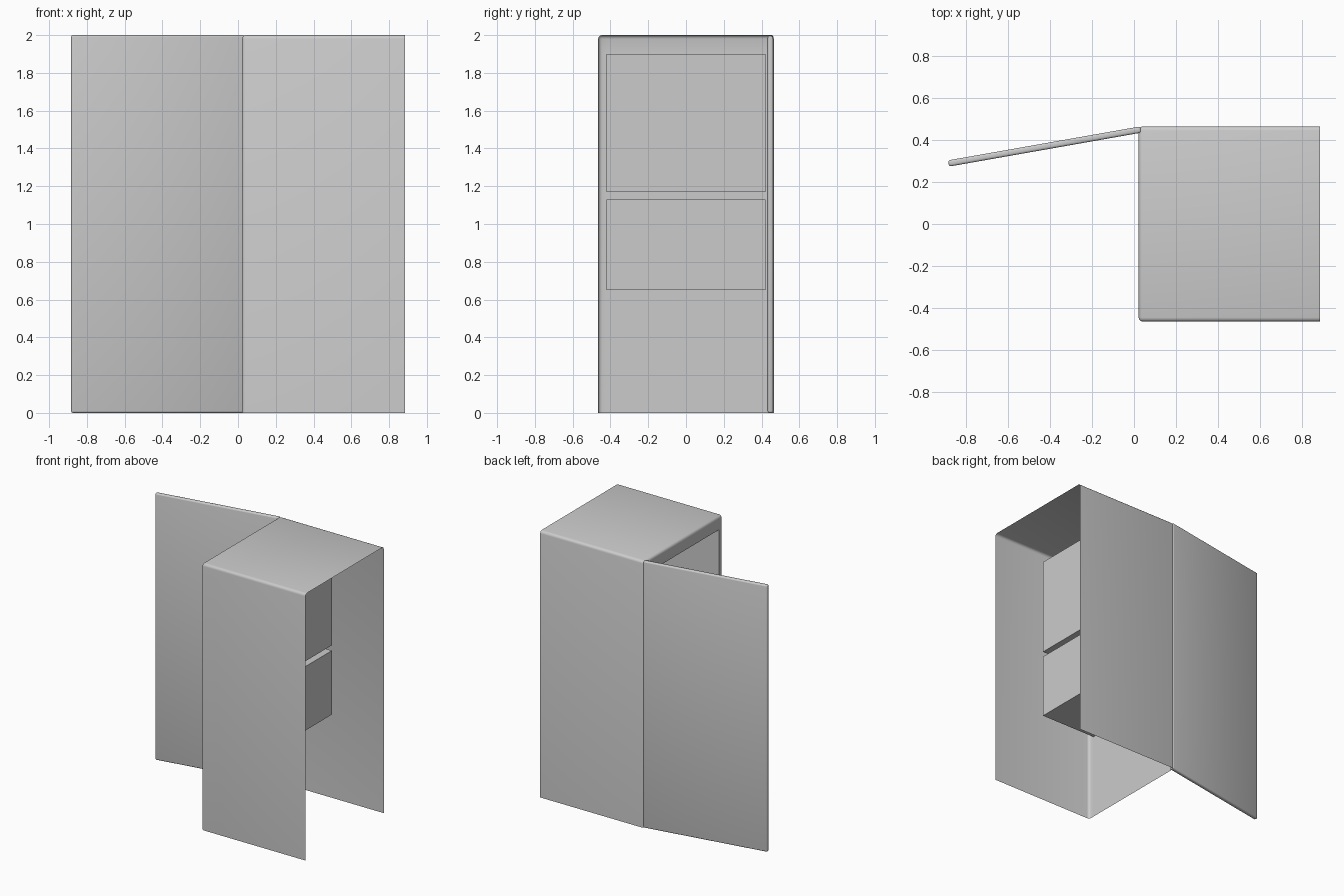
import bpy, bmesh
from math import radians
from mathutils import Matrix, Vector

if "Cube" in bpy.data.objects:
    bpy.data.objects.remove(bpy.data.objects["Cube"])


def box(size, centre):
    bm = bmesh.new()
    bmesh.ops.create_cube(bm, size=1, matrix=Matrix.Translation(centre) @ Matrix.Diagonal((*size, 1)))
    return bm


def bevel(bm, edges, width):
    bmesh.ops.bevel(bm, geom=edges, offset=width, segments=3, profile=0.5, affect='EDGES')
    bm.normal_update()


def finish(bm, name):
    mesh = bpy.data.meshes.new(name)
    bm.to_mesh(mesh)
    bm.free()
    ob = bpy.data.objects.new(name, mesh)
    bpy.context.collection.objects.link(ob)
    bpy.ops.object.select_all(action='DESELECT')
    bpy.context.view_layer.objects.active = ob
    ob.select_set(True)
    bpy.ops.object.shade_smooth_by_angle(angle=radians(35))
    return ob


# Cabinet shell: rounded on the top and on the doorway side, open at +x and below
X0, X1, Y, H = 0.022, 0.885, 0.465, 2.0
bm = box((X1 - X0, 2 * Y, H), ((X0 + X1) / 2, 0, H / 2))
rounded = []
for e in bm.edges:
    a, b = e.verts[0].co, e.verts[1].co
    mid = (a + b) / 2
    on_left = mid.x < X0 + 0.01 and mid.z > 0.01
    top_side = mid.z > H - 0.01 and abs(mid.y) > 0.1
    if on_left or top_side:
        rounded.append(e)
bevel(bm, rounded, 0.02)
bmesh.ops.delete(bm, geom=[f for f in bm.faces if f.normal.x > 0.9 or f.normal.z < -0.9],
                 context='FACES')


def left_faces():
    bm.normal_update()
    return [f for f in bm.faces if f.normal.x < -0.99 and f.calc_center_median().x < X0 + 0.01]


# Cut two openings in the doorway face and push them in as compartments
shelves = [(0.65, 1.13), (1.17, 1.90)]
cuts = [((0, s * 0.42, 0), (0, 1, 0)) for s in (-1, 1)]
cuts += [((0, 0, z), (0, 0, 1)) for pair in shelves for z in pair]
for co, no in cuts:
    faces = left_faces()
    geom = set(faces)
    for f in faces:
        geom.update(f.edges)
        geom.update(f.verts)
    bmesh.ops.bisect_plane(bm, geom=list(geom), plane_co=co, plane_no=no)
for z0, z1 in shelves:
    opening = [f for f in left_faces() if abs(f.calc_center_median().y) < 0.3
               and z0 < f.calc_center_median().z < z1]
    res = bmesh.ops.extrude_face_region(bm, geom=opening)
    verts = [g for g in res['geom'] if isinstance(g, bmesh.types.BMVert)]
    bmesh.ops.delete(bm, geom=[f for f in opening if f.is_valid], context='FACES_ONLY')
    bmesh.ops.translate(bm, verts=verts, vec=Vector((0.463, 0, 0)))
finish(bm, "cabinet")

# Door: thin rounded slab swung open, its hinge edge tucked into the cabinet corner
bm = box((0.93, 0.03, H), (0, 0, 0))
bevel(bm, bm.edges[:], 0.01)
door = finish(bm, "door")
door.location = (-0.425, 0.369, H / 2)
door.rotation_euler.z = radians(10)
